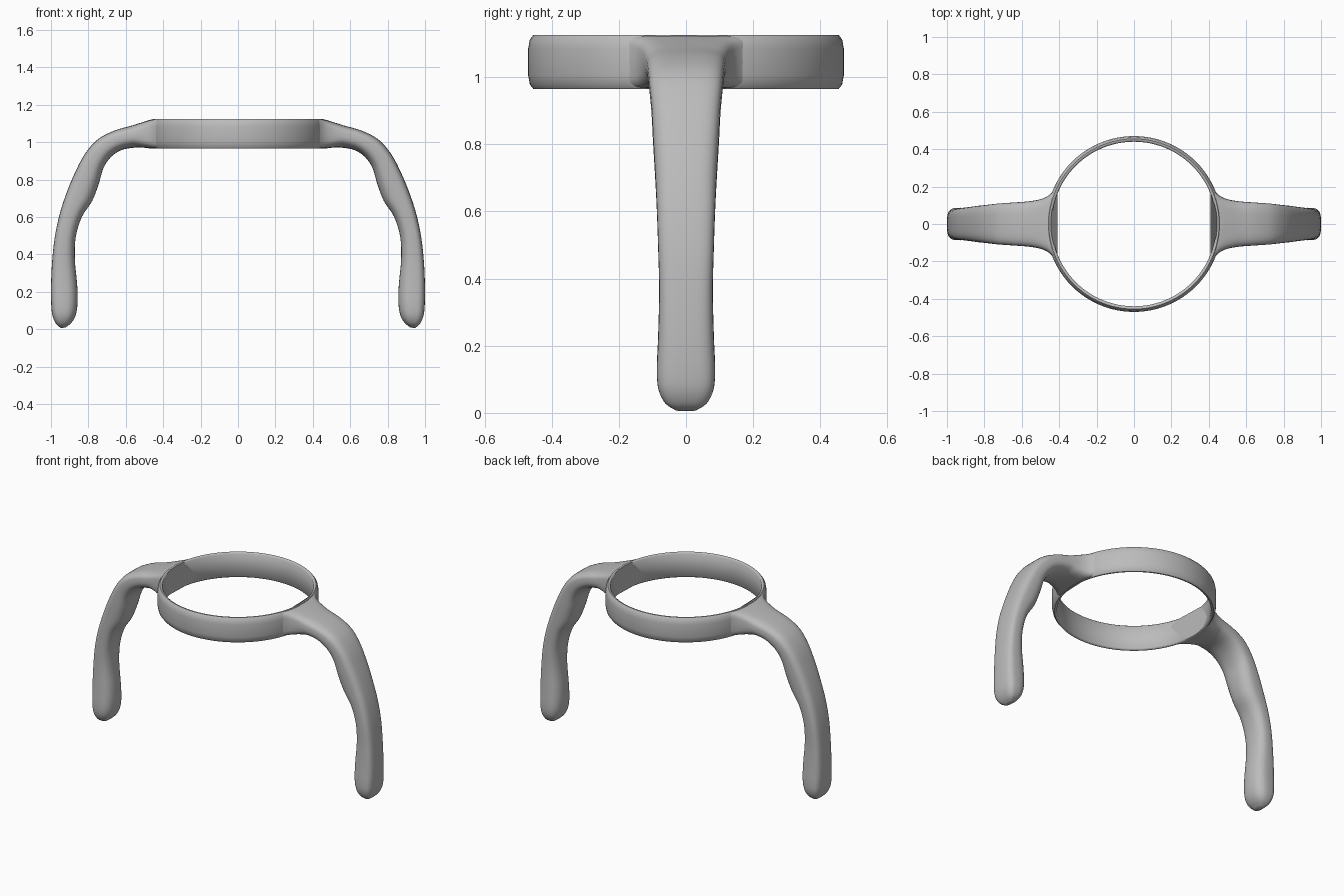
import bpy, bmesh, math
from mathutils import Vector

cube = bpy.data.objects.get("Cube")
if cube:
    bpy.data.objects.remove(cube)

grey = bpy.data.materials.new("plain grey")
grey.use_nodes = True
colour = (0.5, 0.5, 0.5, 1)
grey.diffuse_color = colour
grey.node_tree.nodes["Principled BSDF"].inputs["Base Color"].default_value = colour

RING_MID = 0.455


def finish(bm, name, angle):
    bmesh.ops.recalc_face_normals(bm, faces=bm.faces)
    mesh = bpy.data.meshes.new(name)
    bm.to_mesh(mesh)
    bm.free()
    obj = bpy.data.objects.new(name, mesh)
    bpy.context.collection.objects.link(obj)
    mesh.materials.append(grey)
    bpy.ops.object.select_all(action='DESELECT')
    obj.select_set(True)
    bpy.context.view_layer.objects.active = obj
    bpy.ops.object.shade_smooth_by_angle(angle=math.radians(angle))
    return obj


def bridge(bm, a, b):
    count = len(a)
    for i in range(count):
        j = (i + 1) % count
        bm.faces.new((a[i], a[j], b[j], b[i]))


# Ring: thin wall with softened outer rims, spun around z
profile = [(0.44, 0.972), (0.447, 0.965), (0.455, 0.965), (0.465, 0.978), (0.47, 1.005),
           (0.47, 1.085), (0.465, 1.112), (0.455, 1.125), (0.447, 1.125), (0.44, 1.118)]
bm = bmesh.new()
steps = 96
rings = []
for s in range(steps):
    a = math.tau * s / steps
    rings.append([bm.verts.new((r * math.cos(a), r * math.sin(a), z)) for r, z in profile])
for s in range(steps):
    bridge(bm, rings[s], rings[(s + 1) % steps])
finish(bm, "ring", 50)

# Arm stations: outer x, outer z, inner x, inner z, half width
stations = [Vector(s) for s in (
    (.455, 1.123, .455, .967, .2),
    (.475, 1.118, .475, .967, .155),
    (.51, 1.107, .51, .971, .132),
    (.57, 1.088, .56, .97, .121),
    (.66, 1.062, .625, .957, .115),
    (.75, 1.015, .68, .92, .11),
    (.82, .935, .72, .86, .103),
    (.875, .83, .745, .775, .098),
    (.92, .72, .78, .685, .092),
    (.955, .61, .835, .6, .087),
    (.98, .49, .868, .49, .083),
    (.994, .36, .872, .37, .08),
    (1, .22, .86, .24, .083),
    (.998, .12, .858, .14, .087),
    (.99, .065, .868, .075, .082),
    (.97, .025, .89, .035, .062),
    (.945, .006, .92, .01, .03))]


def smooth_path(points, sub):
    """Catmull-Rom blend between stations."""
    out = []
    last = len(points) - 1
    for i in range(last):
        p, q = points[i], points[i + 1]
        m = (q - points[max(i - 1, 0)]) / 2
        n = (points[min(i + 2, last)] - p) / 2
        for k in range(sub):
            t = k / sub
            u = 1 - t
            out.append(p * u * u * (1 + 2 * t) + m * t * u * u
                       + q * t * t * (3 - 2 * t) - n * t * t * u)
    return out + [points[last]]


def section(bm, s, sides=32):
    """Rounded section, flatter outside, wrapped onto the ring at the root."""
    outer, inner = Vector((s[0], 0, s[1])), Vector((s[2], 0, s[3]))
    mid, half, width = (outer + inner) / 2, (outer - inner) / 2, s[4]
    root = max(0, 1 - (mid.x - RING_MID) / 0.1)
    loop = []
    for k in range(sides):
        a = math.tau * k / sides
        c, d = math.cos(a), math.sin(a)
        power = 2 / ((3.6 if d > 0 else 2.4) + 3 * root)
        y = width * math.copysign(abs(c) ** power, c)
        p = mid + half * math.copysign(abs(d) ** power, d)
        p.y = y
        p.x += root * (math.sqrt(RING_MID ** 2 - y * y) - RING_MID)
        loop.append(bm.verts.new(p))
    return loop


# Arms: lofted once and mirrored to the other side
bm = bmesh.new()
loops = [section(bm, s) for s in smooth_path(stations, 4)]
for a, b in zip(loops, loops[1:]):
    bridge(bm, a, b)
bm.faces.new(loops[0])
bm.faces.new(loops[-1])
arms = finish(bm, "arms", 60)
mirror = arms.modifiers.new("mirror", 'MIRROR')
mirror.use_axis[0] = True
